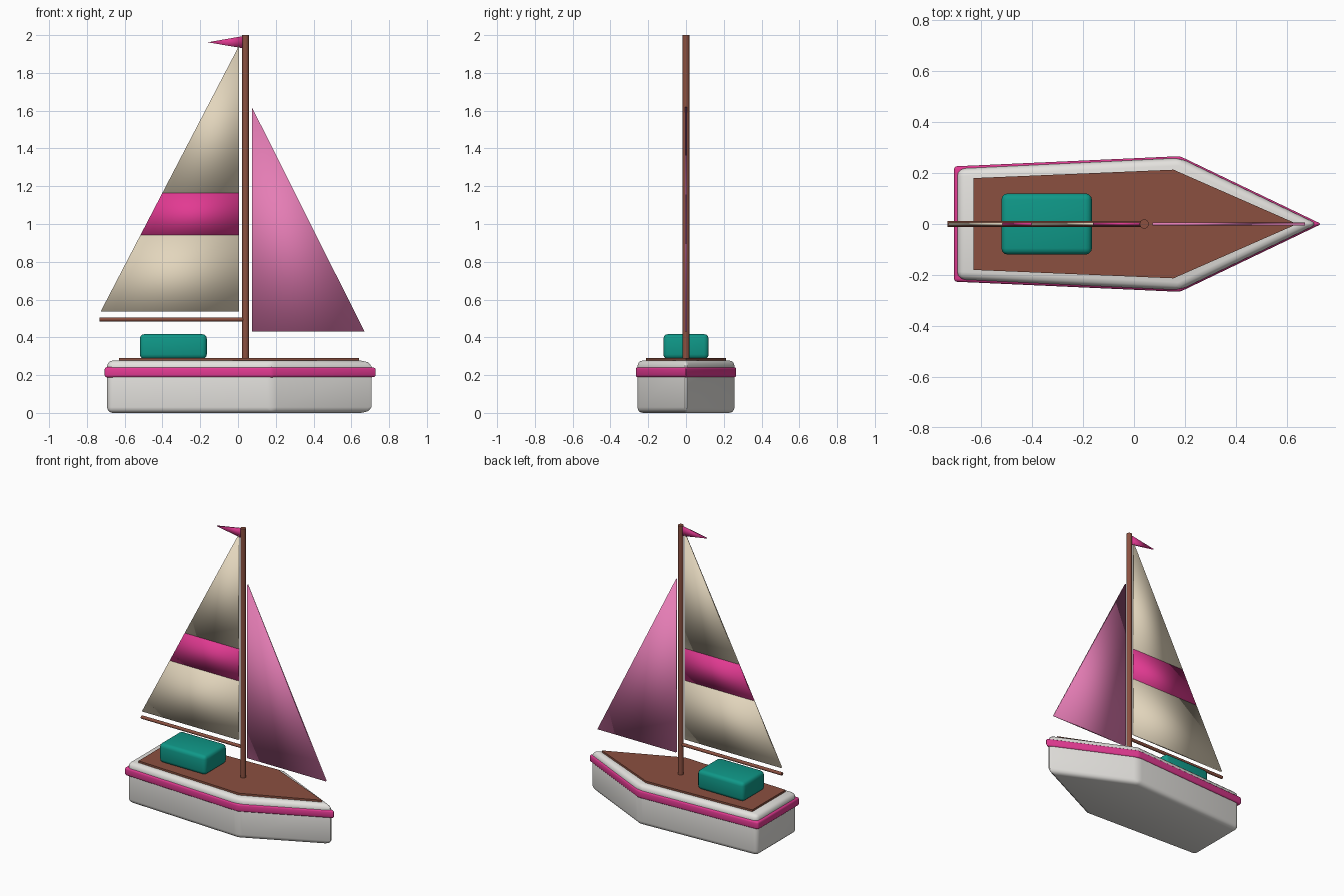
import bpy, bmesh, math
from mathutils import Vector

if "Cube" in bpy.data.objects:
    bpy.data.objects.remove(bpy.data.objects["Cube"])


def material(name, hex_rgb):
    def lin(c):
        c /= 255
        return c / 12.92 if c <= 0.04045 else ((c + 0.055) / 1.055) ** 2.4
    m = bpy.data.materials.new(name)
    m.diffuse_color = [lin(int(hex_rgb[i:i + 2], 16)) for i in (0, 2, 4)] + [1]
    m.use_nodes = True
    m.node_tree.nodes["Principled BSDF"].inputs["Base Color"].default_value = m.diffuse_color
    return m


WHITE = material("hull_white", "E4E2DE")
PINK = material("hot_pink", "E23A92")
ROSE = material("rose_pink", "E57DB5")
CREAM = material("sail_cream", "E3D6BD")
WOOD = material("wood_brown", "8B5040")
TEAL = material("cabin_teal", "0F9888")


def prism(name, points, direction, mat, bevel=0, smooth_angle=None):
    """Extrude a closed outline along a direction; optionally round its edges."""
    bm = bmesh.new()
    face = bm.faces.new([bm.verts.new(p) for p in points])
    ext = bmesh.ops.extrude_face_region(bm, geom=[face])
    verts = [g for g in ext["geom"] if isinstance(g, bmesh.types.BMVert)]
    bmesh.ops.translate(bm, verts=verts, vec=Vector(direction))
    bmesh.ops.recalc_face_normals(bm, faces=bm.faces)
    if bevel:
        bmesh.ops.bevel(bm, geom=list(bm.edges), offset=bevel, segments=3,
                        profile=0.5, affect='EDGES', clamp_overlap=True)
    for f in bm.faces:
        f.smooth = True
    mesh = bpy.data.meshes.new(name)
    bm.to_mesh(mesh)
    bm.free()
    mesh.materials.append(mat)
    obj = bpy.data.objects.new(name, mesh)
    bpy.context.collection.objects.link(obj)
    if smooth_angle:
        bpy.ops.object.select_all(action='DESELECT')
        obj.select_set(True)
        bpy.context.view_layer.objects.active = obj
        bpy.ops.object.shade_smooth_by_angle(angle=math.radians(smooth_angle))
    return obj


def boat_shape(name, stern, stern_y, mid, mid_y, bow, z0, z1, mat, bevel=0):
    """Five-sided boat plan, symmetric across the centre line."""
    pts = [(stern, -stern_y, z0), (mid, -mid_y, z0), (bow, 0, z0),
           (mid, mid_y, z0), (stern, stern_y, z0)]
    return prism(name, pts, (0, 0, z1 - z0), mat, bevel, 35)


def sail(name, xz, mat, thick=0.012):
    """Thin cloth panel standing on the centre line."""
    return prism(name, [(x, -thick / 2, z) for x, z in xz], (0, thick, 0), mat)


def pole(name, start, end, radius):
    start, end = Vector(start), Vector(end)
    axis = end - start
    bpy.ops.mesh.primitive_cylinder_add(vertices=16, radius=radius, depth=axis.length,
                                        location=(start + end) / 2)
    obj = bpy.context.object
    obj.name = name
    obj.rotation_euler = axis.to_track_quat('Z', 'Y').to_euler()
    obj.data.materials.append(WOOD)
    bpy.ops.object.shade_smooth_by_angle(angle=math.radians(35))


# Hull, rubbing band and deck
boat_shape("hull", -0.693, 0.217, 0.18, 0.259, 0.72, 0.0, 0.277, WHITE, 0.03)
boat_shape("hull_band", -0.706, 0.226, 0.18, 0.266, 0.735, 0.188, 0.242, PINK, 0.012)
boat_shape("deck", -0.63, 0.18, 0.155, 0.213, 0.64, 0.268, 0.29, WOOD)

# Cabin
prism("cabin", [(-0.52, -0.12, 0.285), (-0.165, -0.12, 0.285),
                (-0.165, 0.12, 0.285), (-0.52, 0.12, 0.285)],
      (0, 0, 0.132), TEAL, 0.025, 35)

# Mast and boom
pole("mast", (0.04, 0, 0.275), (0.04, 0, 2.0), 0.018)
pole("boom", (-0.732, 0, 0.495), (0.04, 0, 0.495), 0.011)

# Main sail in three panels, cut from one triangle
LUFF, FOOT, CLEW, HEAD = 0.006, 0.537, -0.727, 1.945


def leech(z):
    return CLEW + (LUFF - CLEW) * (z - FOOT) / (HEAD - FOOT)


Z1, Z2 = 0.943, 1.163
sail("main_sail_lower", [(CLEW, FOOT), (LUFF, FOOT), (LUFF, Z1), (leech(Z1), Z1)], CREAM)
sail("main_sail_stripe", [(leech(Z1), Z1), (LUFF, Z1), (LUFF, Z2), (leech(Z2), Z2)], PINK)
sail("main_sail_upper", [(leech(Z2), Z2), (LUFF, Z2), (LUFF, HEAD)], CREAM)

# Jib and pennant
sail("jib", [(0.073, 0.43), (0.67, 0.43), (0.073, 1.62)], ROSE)
sail("pennant", [(0.028, 1.93), (0.028, 1.995), (-0.16, 1.962)], PINK, 0.01)
